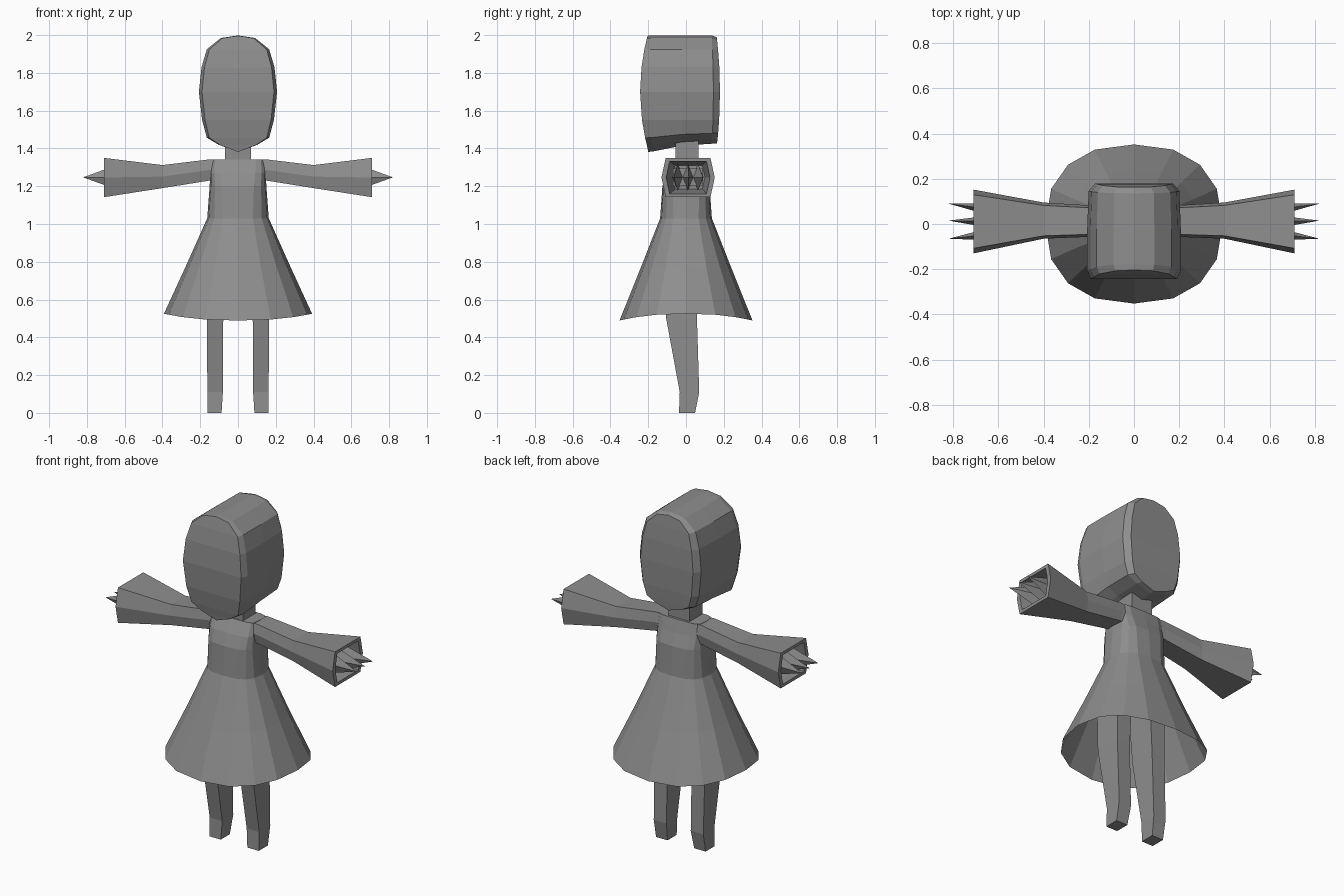
import bpy, bmesh, math

if "Cube" in bpy.data.objects:
    bpy.data.objects.remove(bpy.data.objects["Cube"])

grey = bpy.data.materials.new("plain grey")
grey.diffuse_color = (0.27, 0.27, 0.27, 1)
grey.use_nodes = True
grey.node_tree.nodes["Principled BSDF"].inputs["Base Color"].default_value = grey.diffuse_color


def finish(name, bm):
    bmesh.ops.recalc_face_normals(bm, faces=bm.faces[:])
    me = bpy.data.meshes.new(name)
    bm.to_mesh(me)
    bm.free()
    me.materials.append(grey)
    ob = bpy.data.objects.new(name, me)
    bpy.context.collection.objects.link(ob)
    return ob


def bridge(bm, rings):
    """Join a list of closed vertex rings; returns the rings as BMVerts."""
    vs = [[bm.verts.new(p) for p in r] for r in rings]
    for a, b in zip(vs, vs[1:]):
        n = len(a)
        for i in range(n):
            bm.faces.new((a[i], a[(i + 1) % n], b[(i + 1) % n], b[i]))
    return vs


def loft(name, rings, start=True, end=True):
    bm = bmesh.new()
    vs = bridge(bm, rings)
    if start:
        bm.faces.new(vs[0])
    if end:
        bm.faces.new(vs[-1])
    return finish(name, bm)


def rect(x0, x1, y0, y1, z):
    return [(x0, y0, z), (x1, y0, z), (x1, y1, z), (x0, y1, z)]


# Head: a face outline carried from front to back, with bowed ends
half = [(0.10, 1.415), (0.165, 1.455), (0.19, 1.55), (0.207, 1.70),
        (0.193, 1.83), (0.165, 1.925), (0.09, 1.985)]
outline = [(0, 1.38)] + half + [(0, 1.998)] + [(-x, z) for x, z in reversed(half)]


def head_ring(y, sx, sz, bow, chin):
    ring = []
    for x, z in outline:
        z = 1.70 + (z - 1.70) * sz
        z += chin * max(0, (1.55 - z) / 0.17)
        ring.append((x * sx, y + bow * (1 - min(1, ((z - 1.70) / 0.31) ** 2)), z))
    return ring


bm = bmesh.new()
vs = bridge(bm, [head_ring(-0.20, 0.92, 0.995, -0.043, 0),
                 head_ring(-0.175, 1.0, 1.0, -0.03, 0.004),
                 head_ring(-0.02, 1.0, 1.0, 0, 0.035),
                 head_ring(0.135, 0.97, 1.0, 0.01, 0.045),
                 head_ring(0.16, 0.83, 0.97, 0.02, 0.04)])
n = len(outline)
for ring in (vs[0], vs[-1]):
    bm.faces.new((ring[0], ring[1], ring[-1]))
    for i in range(1, n // 2 - 1):
        bm.faces.new((ring[i], ring[i + 1], ring[n - i - 1], ring[n - i]))
    bm.faces.new((ring[n // 2 - 1], ring[n // 2], ring[n // 2 + 1]))
finish("head", bm)

# Neck
loft("neck", [rect(-0.07, 0.07, -0.055, 0.065, z) for z in (1.28, 1.46)])


# Dress: bodice flowing into an open flared skirt
def oval(rx, ry, z, dip=0.0, power=0.85, cy=0.0):
    ring = []
    for i in range(16):
        a = math.tau * i / 16
        c, s = math.cos(a), math.sin(a)
        ring.append((rx * math.copysign(abs(c) ** power, c),
                     cy + ry * math.copysign(abs(s) ** power, s), z - dip * s * s))
    return ring


loft("dress", [oval(0.392, 0.352, 0.525, 0.036), oval(0.277, 0.243, 0.775, 0.015),
               oval(0.163, 0.137, 1.03, power=0.75), oval(0.15, 0.125, 1.20, power=0.6),
               oval(0.148, 0.10, 1.27, power=0.5), oval(0.14, 0.07, 1.342, power=0.4, cy=0.01)],
     start=False)


# Sleeves: six-sided, flaring to a hollow cuff
def cuff(x, y0, y1, z0, z1):
    k = (y1 - y0) * 0.08
    m = (z0 + z1) / 2
    return [(x, y0 + k, z1), (x, y1 - k, z1), (x, y1, m),
            (x, y1 - k, z0), (x, y0 + k, z0), (x, y0, m)]


def flip(pts, s):
    return [(s * x, y, z) for x, y, z in pts]


for s, side in ((1, "right"), (-1, "left")):
    sleeve = [cuff(0.10, -0.055, 0.08, 1.235, 1.338), cuff(0.15, -0.055, 0.08, 1.23, 1.342),
              cuff(0.40, -0.065, 0.095, 1.19, 1.312), cuff(0.71, -0.13, 0.152, 1.142, 1.35),
              cuff(0.71, -0.105, 0.127, 1.16, 1.332), cuff(0.52, -0.07, 0.10, 1.185, 1.31)]
    loft(side + "_sleeve", [flip(r, s) for r in sleeve])

    # Hand with three pointed fingers
    loft(side + "_hand", [flip([(x, -0.07, 1.20), (x, 0.09, 1.20), (x, 0.09, 1.295),
                                (x, -0.07, 1.295)], s) for x in (0.50, 0.64)])
    bm = bmesh.new()
    for base, tip in ((-0.043, -0.065), (0.01, 0.015), (0.063, 0.09)):
        ring = [(0.62, base - 0.03, 1.247), (0.62, base, 1.175),
                (0.62, base + 0.03, 1.247), (0.62, base, 1.32)]
        v = [bm.verts.new(p) for p in flip(ring, s)]
        top = bm.verts.new((s * 0.82, tip, 1.247))
        bm.faces.new(v)
        for i in range(4):
            bm.faces.new((v[i], v[(i + 1) % 4], top))
    finish(side + "_fingers", bm)

    # Leg
    loft(side + "_leg", [flip(rect(*r), s) for r in (
        (0.087, 0.162, -0.037, 0.048, 0.0), (0.08, 0.162, -0.033, 0.07, 0.11),
        (0.078, 0.165, -0.105, 0.058, 0.50), (0.06, 0.16, -0.12, 0.06, 0.85))])
